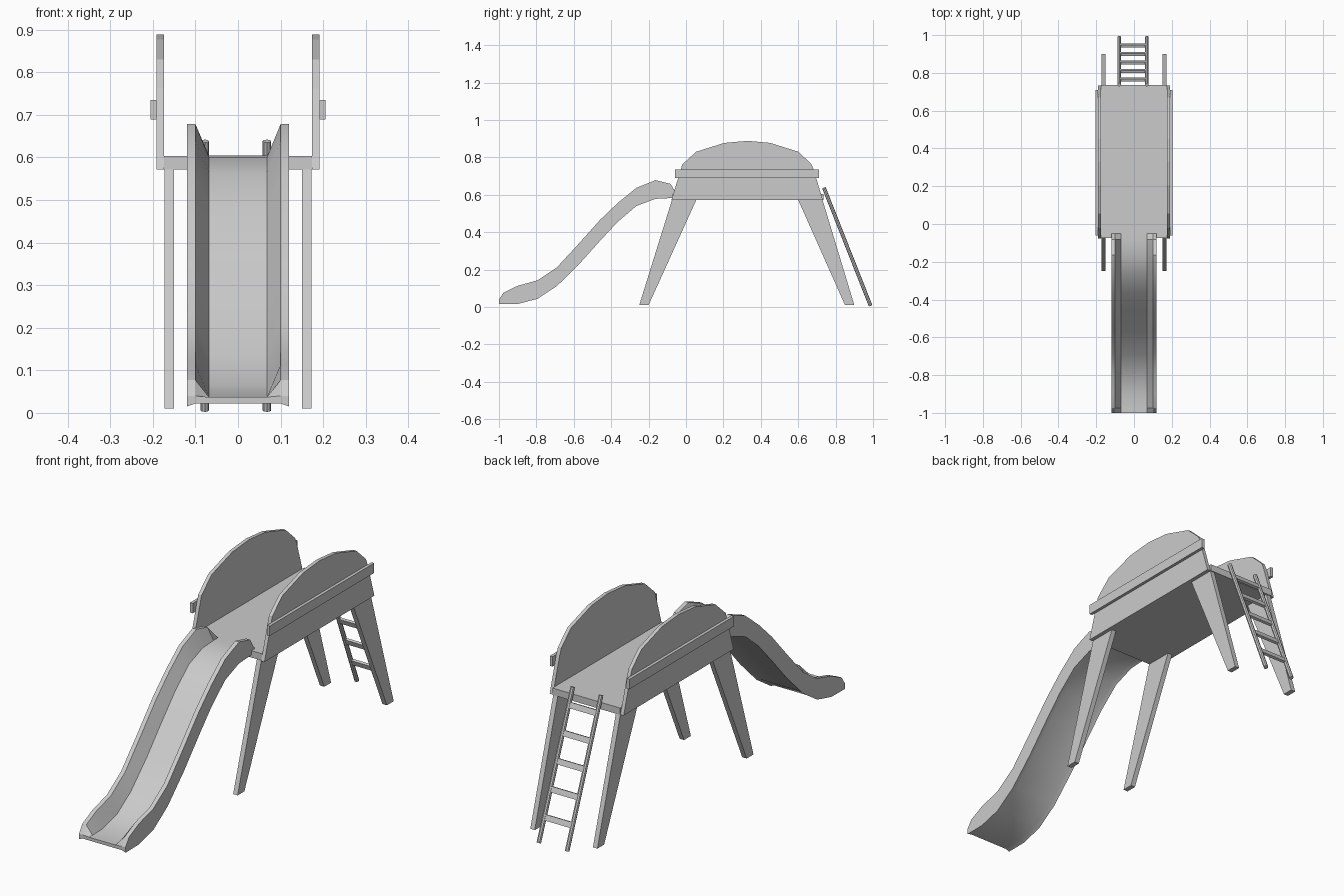
import bpy, math
from mathutils import Vector

if "Cube" in bpy.data.objects:
    bpy.data.objects.remove(bpy.data.objects["Cube"])


def make(name, verts, faces):
    me = bpy.data.meshes.new(name)
    me.from_pydata(verts, [], faces)
    me.update()
    ob = bpy.data.objects.new(name, me)
    bpy.context.collection.objects.link(ob)
    return ob


def loft(name, rings):
    # skin a list of equal closed rings and cap both ends
    n = len(rings[0])
    verts = [v for r in rings for v in r]
    faces = [(i*n + j, i*n + (j+1) % n, (i+1)*n + (j+1) % n, (i+1)*n + j)
             for i in range(len(rings) - 1) for j in range(n)]
    faces += [tuple(reversed(range(n))), tuple(range(len(verts) - n, len(verts)))]
    ob = make(name, verts, faces)
    import bmesh
    bm = bmesh.new()
    bm.from_mesh(ob.data)
    bmesh.ops.recalc_face_normals(bm, faces=bm.faces)
    bm.to_mesh(ob.data)
    bm.free()
    return ob


def slab(name, yz, x0, x1):
    # side profile extruded along x
    return loft(name, [[(x, y, z) for y, z in yz] for x in (x0, x1)])


def mirrored(ob):
    m = ob.modifiers.new("mirror", 'MIRROR')
    m.use_axis[0] = True


def rect(y0, y1, z0, z1):
    return [(y0, z0), (y1, z0), (y1, z1), (y0, z1)]


# platform
slab("deck", rect(-0.073, 0.735, 0.571, 0.603), -0.174, 0.174)

# arched side panels and handrails
arch = [(-0.078, 0.571), (-0.02, 0.762), (0.055, 0.83), (0.205, 0.877), (0.33, 0.888),
        (0.45, 0.877), (0.60, 0.83), (0.67, 0.765), (0.682, 0.735), (0.732, 0.571)]
mirrored(slab("side_panel", arch, 0.174, 0.191))
mirrored(slab("side_rail", rect(-0.06, 0.71, 0.689, 0.735), 0.191, 0.205))

# tapered splayed legs
mirrored(slab("front_leg", [(-0.25, 0.01), (-0.20, 0.01), (0.055, 0.572), (-0.075, 0.572)], 0.15, 0.173))
mirrored(slab("back_leg", [(0.85, 0.01), (0.90, 0.01), (0.73, 0.572), (0.60, 0.572)], 0.15, 0.173))

# slide: stations of (y, underside z, wall top z)
stations = [(-1.0, 0.015, 0.04), (-0.975, 0.015, 0.077), (-0.90, 0.016, 0.113),
            (-0.795, 0.043, 0.142), (-0.69, 0.112, 0.212), (-0.57, 0.23, 0.342),
            (-0.46, 0.353, 0.465), (-0.365, 0.455, 0.556), (-0.265, 0.54, 0.637),
            (-0.163, 0.578, 0.678), (-0.083, 0.582, 0.658), (-0.05, 0.582, 0.606)]
rings = []
for y, b, t in stations:
    half = [(0.068, b + 0.022), (0.10, t), (0.12, t), (0.12, b), (0.10, b + 0.007)]
    rings.append([(x, y, z) for x, z in half] + [(-x, y, z) for x, z in reversed(half)])
slide = loft("slide", rings)
bpy.context.view_layer.objects.active = slide
slide.select_set(True)
bpy.ops.object.shade_smooth_by_angle(angle=math.radians(25))

# ladder
foot, head, cx = Vector((0, 0.987, 0.006)), Vector((0, 0.737, 0.638)), -0.005
d = (head - foot).normalized()
side, nrm = Vector((1, 0, 0)), d.cross(Vector((1, 0, 0)))
for label, x in (("left", cx - 0.073), ("right", cx + 0.073)):
    circ = [side * (x + 0.01 * math.cos(a)) + nrm * 0.01 * math.sin(a)
            for a in [math.tau * k / 8 for k in range(8)]]
    loft("ladder_rail_" + label, [[p + c for c in circ] for p in (foot, head)])
for i in range(5):
    p = foot.lerp(head, 0.165 + i * 0.18)
    sect = [d * u + nrm * v for u, v in ((-0.013, -0.006), (0.013, -0.006), (0.013, 0.006), (-0.013, 0.006))]
    loft("ladder_rung", [[p + side * (cx + s) + c for c in sect] for s in (-0.07, 0.07)])
